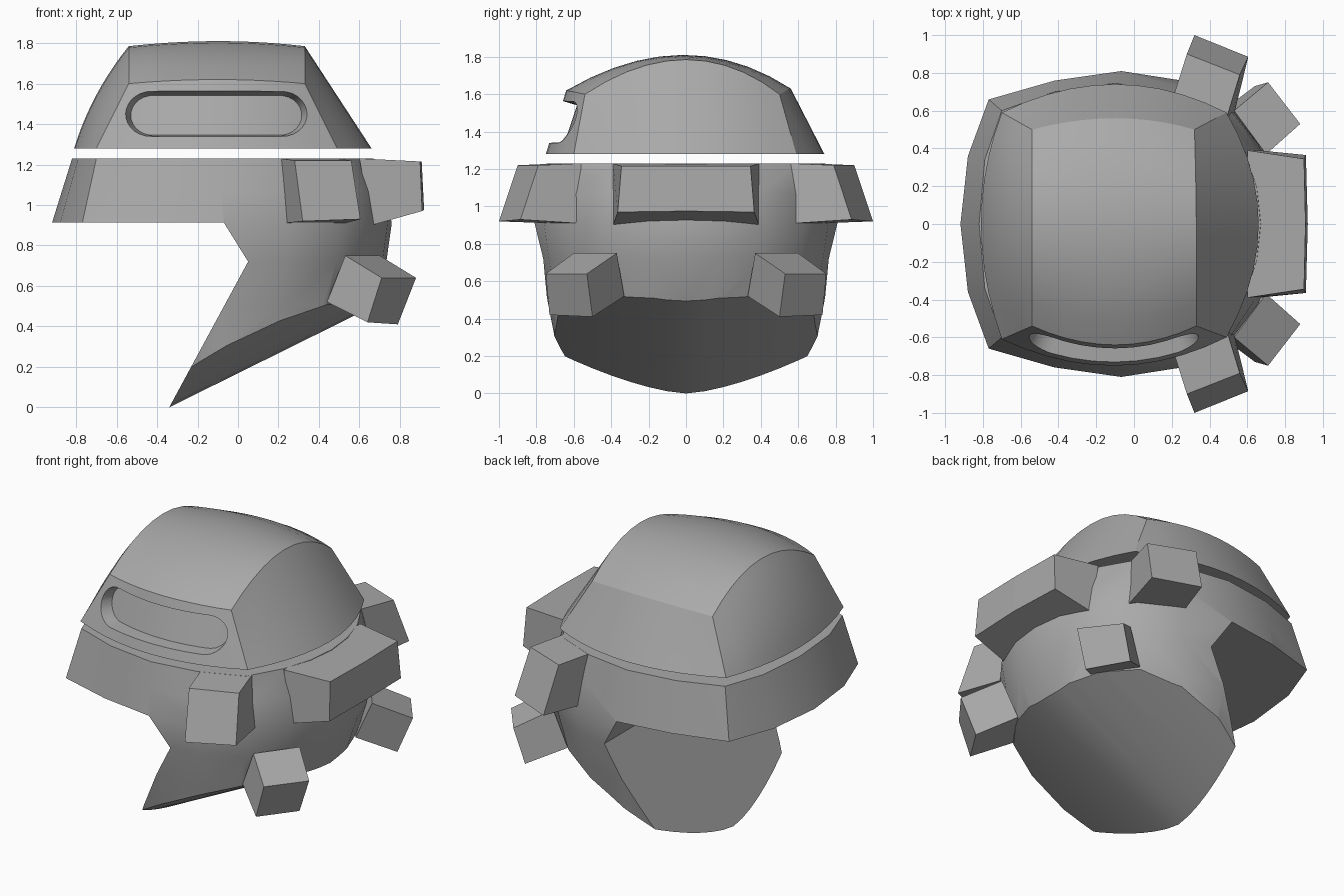
import bpy, bmesh, math
from mathutils import Vector

if "Cube" in bpy.data.objects:
    bpy.data.objects.remove(bpy.data.objects["Cube"])

grey = bpy.data.materials.new("plain_grey")
grey.diffuse_color = (0.40, 0.40, 0.40, 1)
grey.use_nodes = True
grey.node_tree.nodes["Principled BSDF"].inputs["Base Color"].default_value = grey.diffuse_color


def make(name, verts, faces, cutter=False):
    bm = bmesh.new()
    vs = [bm.verts.new(v) for v in verts]
    for f in faces:
        bm.faces.new([vs[i] for i in f])
    bmesh.ops.remove_doubles(bm, verts=bm.verts, dist=1e-4)
    bmesh.ops.recalc_face_normals(bm, faces=bm.faces)
    me = bpy.data.meshes.new(name)
    bm.to_mesh(me)
    bm.free()
    ob = bpy.data.objects.new(name, me)
    bpy.context.collection.objects.link(ob)
    if cutter:
        ob.hide_render = True
        ob.hide_set(True)
    else:
        me.materials.append(grey)
    return ob


def activate(ob):
    bpy.ops.object.select_all(action='DESELECT')
    ob.select_set(True)
    bpy.context.view_layer.objects.active = ob


def cut(ob, tool):
    m = ob.modifiers.new("cut", 'BOOLEAN')
    m.operation, m.solver, m.object = 'DIFFERENCE', 'EXACT', tool
    activate(ob)
    bpy.ops.object.modifier_apply(modifier=m.name)
    bpy.data.objects.remove(tool)


def smooth(ob, deg):
    activate(ob)
    bpy.ops.object.shade_smooth_by_angle(angle=math.radians(deg))


def loft(name, rings, cutter=False):
    n = len(rings[0])
    verts = [p for r in rings for p in r]
    faces = [(k*n+i, k*n+(i+1) % n, (k+1)*n+(i+1) % n, (k+1)*n+i)
             for k in range(len(rings)-1) for i in range(n)]
    last = (len(rings)-1)*n
    faces += [tuple(range(n)), tuple(range(last, last+n))]
    return make(name, verts, faces, cutter)


# --- lower shell: rings of a plan outline, mirrored front to back
def ring(half, z, sx=1, sy=1):
    pts = half + [(x, -y) for x, y in half[-2:0:-1]]
    return [(x*sx, y*sy, z) for x, y in pts]


rim = [(-.82, 0), (-.79, .34), (-.70, .60), (-.42, .70), (-.1, .745),
       (.2, .70), (.47, .59), (.59, .38), (.65, .19), (.67, 0)]
brow = [(-.92, 0), (-.88, .36), (-.77, .66), (-.42, .76), (-.07, .81),
        (.25, .76), (.5, .63), (.66, .42), (.74, .2), (.76, 0)]
mid = [((a+c)/2 + (.015 if a > 0 else 0), (b+d)/2) for (a, b), (c, d) in zip(rim, brow)]
rings = [ring(rim, 1.23), ring(mid, 1.07), ring(brow, .91)]
for z, sx, sy in [(.72, .965, .965), (.5, .87, .915), (.25, .72, .855), (-.05, .5, .76)]:
    rings.append(ring(brow, z, sx, sy))
shell = loft("lower_shell", rings)

# side opening under the band
opening = [(-.07, .913), (.05, .72), (-.34, 0), (-.394, -.1), (-1.5, -.1), (-1.5, .913)]
cut(shell, loft("opening_cutter", [[(x, y, z) for x, z in opening] for y in (-1.5, 1.5)], True))

# sloping, rounded underside
ys = [-1 + i*.1 for i in range(21)]
section = [(y, .146*(abs(y)/.65)**1.5) for y in ys] + [(1, -2), (-1, -2)]
cut(shell, loft("underside_cutter",
                [[(x, y, z + .495*(x+.34)) for y, z in section] for x in (-1.2, 1.2)], True))
smooth(shell, 32)


# --- dome: five curved patches between bowed edges
def bow(a, m, b):
    a, m, b = Vector(a), Vector(m), Vector(b)
    return lambda t: a*(1-t)*(1-2*t) + m*4*t*(1-t) + b*t*(2*t-1)


def line(a, b):
    return lambda t: Vector(a).lerp(Vector(b), t)


N = 10
dv, df = [], []


def patch(c0, c1, d0, d1, swell=(0, 0, 0)):
    base = len(dv)
    for j in range(N+1):
        for i in range(N+1):
            u, v = i/N, j/N
            p = c0(u)*(1-v) + c1(u)*v + d0(v)*(1-u) + d1(v)*u
            p -= (c0(0)*(1-u)*(1-v) + c0(1)*u*(1-v) + c1(0)*(1-u)*v + c1(1)*u*v)
            dv.append(p + Vector(swell)*16*u*(1-u)*v*(1-v))
    for j in range(N):
        for i in range(N):
            a = base + j*(N+1) + i
            df.append((a, a+1, a+N+2, a+N+1))


# corners in order: front left, front right, back right, back left
top = [(-.54, -.54, 1.60), (.33, -.54, 1.60), (.32, .5, 1.60), (-.54, .5, 1.60)]
low = [(-.70, -.61, 1.28), (.49, -.60, 1.28), (.49, .59, 1.28), (-.70, .59, 1.28)]
top_mid = [(-.1, -.64, 1.62), (.33, 0, 1.785), (-.1, .56, 1.63), (-.54, 0, 1.785)]
low_mid = [(-.1, -.75, 1.28), (.66, 0, 1.28), (-.1, .74, 1.28), (-.81, 0, 1.28)]
for i in range(4):
    k = (i+1) % 4
    patch(bow(top[i], top_mid[i], top[k]), bow(low[i], low_mid[i], low[k]),
          line(top[i], low[i]), line(top[k], low[k]), (-.025, 0, .012) if i == 3 else (0, 0, 0))
patch(bow(top[0], top_mid[0], top[1]), bow(top[3], top_mid[2], top[2]),
      bow(top[0], top_mid[3], top[3]), bow(top[1], top_mid[1], top[2]))
# flat base of the dome
rim_pts = [bow(low[i], low_mid[i], low[(i+1) % 4])(s/N) for i in range(4) for s in range(N)]
b0 = len(dv)
dv += rim_pts
df.append(tuple(range(b0, b0+len(rim_pts))))
dome = make("dome", dv, df)


# --- long rounded slot in the dome front, its floor following the panel
def slot_half(t, x0, x1, z, h):
    r = h*1.1
    x = (x0+x1)/2 - (x1-x0)/2*math.cos(math.pi*t)
    d = max(0, x0+r-x, x-(x1-r))/r
    return x, z, h*math.sqrt(max(0, 1-d*d))


M = 28
sv, sf = [], []
for x0, x1, z, h, floor in [(-.565, .355, 1.455, .118, False), (-.53, .315, 1.443, .098, True)]:
    for i in range(M+1):
        x, zc, hh = slot_half(i/M, x0, x1, z, h)
        for s in (1, -1):
            zz = zc + s*max(hh, .004)
            y = -.56 - (1.61-zz)*.333 + .09*((x+.1)/.43)**2
            sv.append((x, y if floor else y - .12, zz))
S = 2*(M+1)
for i in range(M):
    a = 2*i
    sf += [(a, a+1, a+3, a+2), (S+a, S+a+2, S+a+3, S+a+1),
           (a, a+2, S+a+2, S+a), (a+1, S+a+1, S+a+3, a+3)]
sf += [(0, S, S+1, 1), (2*M, 2*M+1, S+2*M+1, S+2*M)]
cut(dome, make("slot_cutter", sv, sf, True))
smooth(dome, 24)

# --- blocks around the shell, four top corners then four bottom corners
corner = [(.21, -.68, 1.23), (.28, -.90, 1.22), (.56, -.79, 1.22), (.49, -.56, 1.23),
          (.23, -.72, .91), (.32, -1.0, .92), (.605, -.885, .93), (.53, -.58, .91)]
cube = [(.71, -.75, .64), (.88, -.53, .64), (.70, -.37, .75), (.53, -.60, .75),
        (.64, -.73, .42), (.79, -.50, .41), (.61, -.33, .52), (.44, -.58, .52)]
for name, pts in (("upper_block", corner), ("lower_block", cube)):
    for side, s in (("front", 1), ("back", -1)):
        loft(f"{name}_{side}", [[(x, y*s, z) for x, y, z in q] for q in (pts[:4], pts[4:])])

# wide block on the right with a sloping underside and slightly bowed face
loft("wide_block", [
    [(.60, -.39, 1.23), (.90, -.345, 1.215), (.908, 0, 1.215), (.90, .345, 1.215), (.60, .39, 1.23)],
    [(.66, -.39, .90), (.91, -.365, .97), (.92, 0, .975), (.91, .365, .97), (.66, .39, .90)]])
